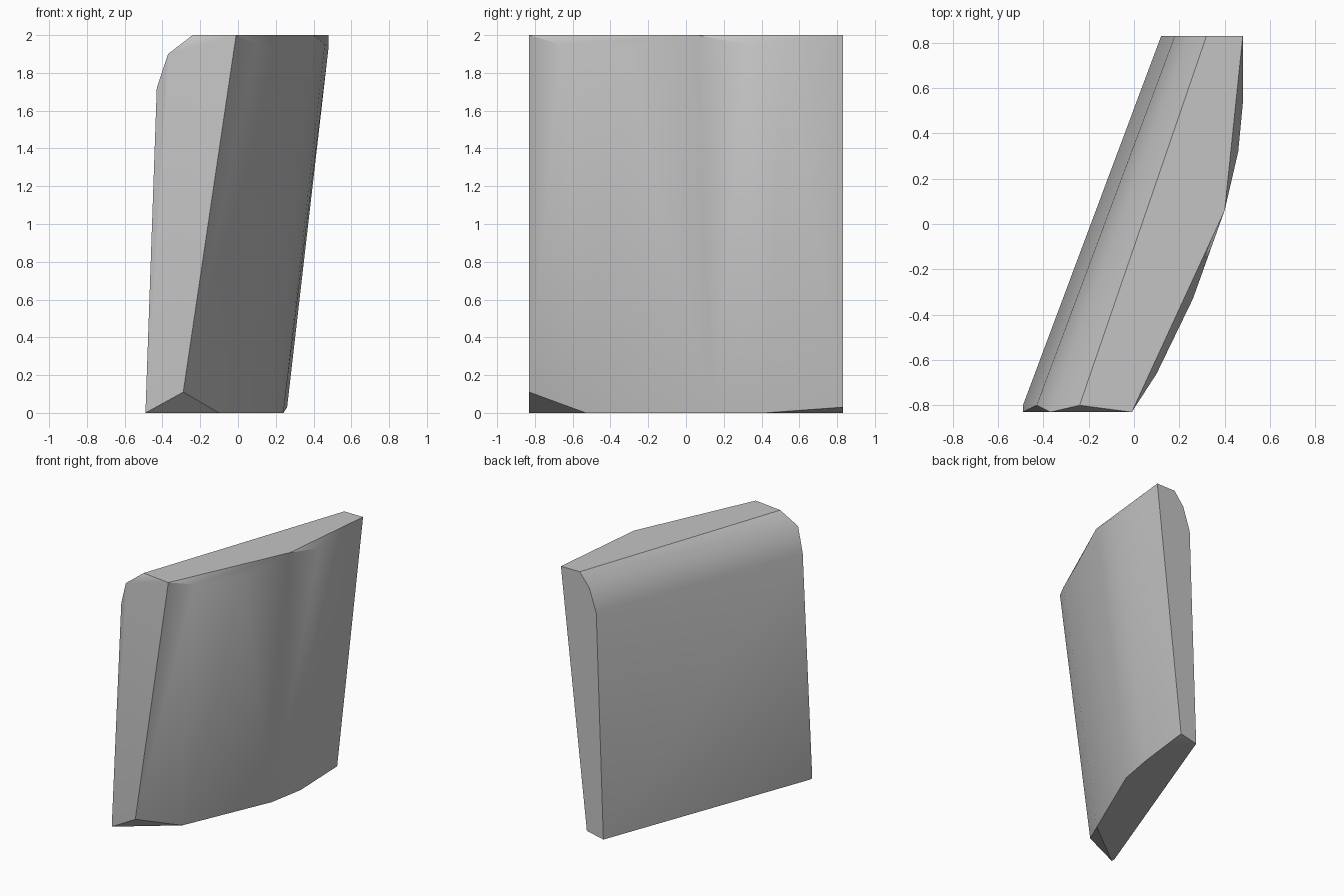
import bpy
import bmesh
import math

default_cube = bpy.data.objects.get("Cube")
if default_cube:
    bpy.data.objects.remove(default_cube, do_unlink=True)

HALF_DEPTH = 0.83
HEIGHT = 2.0


def make_material(name, grey):
    colour = (grey, grey, grey, 1.0)
    material = bpy.data.materials.new(name)
    material.use_nodes = True
    material.diffuse_color = colour
    shader = material.node_tree.nodes["Principled BSDF"]
    shader.inputs["Base Color"].default_value = colour
    return material


def at_height(outline, z):
    return [(x, y, z) for x, y in outline]


def at_depth(profile, y):
    return [(x, y, z) for x, z in profile]


def build_hull(name, points, material):
    # Wrap the corner points in a closed convex skin with clean flat faces
    bm = bmesh.new()
    for point in points:
        bm.verts.new(point)
    result = bmesh.ops.convex_hull(bm, input=list(bm.verts))
    unused = set(result["geom_interior"] + result["geom_unused"])
    loose = [v for v in unused if isinstance(v, bmesh.types.BMVert) and v.is_valid]
    bmesh.ops.delete(bm, geom=loose, context="VERTS")
    bmesh.ops.dissolve_limit(bm, angle_limit=math.radians(0.3),
                             verts=list(bm.verts), edges=list(bm.edges))
    bmesh.ops.recalc_face_normals(bm, faces=list(bm.faces))
    mesh = bpy.data.meshes.new(name)
    bm.to_mesh(mesh)
    bm.free()
    mesh.materials.append(material)
    slab = bpy.data.objects.new(name, mesh)
    bpy.context.collection.objects.link(slab)
    bpy.context.view_layer.objects.active = slab
    slab.select_set(True)
    bpy.ops.object.shade_smooth_by_angle(angle=math.radians(30))
    return slab


# Flat underside, following the bowed face
base = at_height([(-0.49, -HALF_DEPTH), (-0.49, -0.80), (-0.10, -0.53),
                  (0.19, 0.14), (0.24, 0.42), (0.12, HALF_DEPTH)], 0.0)

# Flat top with its rounded-off shoulder on the straight side
top = at_height([(-0.01, -HALF_DEPTH), (-0.24, -0.80), (0.40, 0.06)], HEIGHT)
front_end = at_depth([(-0.29, 0.11), (-0.37, 1.90)], -HALF_DEPTH)
front_shoulder = at_depth([(-0.43, 1.72)], -0.80)
back_end = at_depth([(0.26, 0.03), (0.48, HEIGHT), (0.32, HEIGHT),
                     (0.24, 1.90), (0.18, 1.72)], HALF_DEPTH)

# Scalloped upper rim of the bowed face
bowed_rim = [(0.10, -0.66, 1.95), (0.26, -0.33, 1.92),
             (0.46, 0.32, 1.95), (0.48, 0.53, 1.94)]

stone_grey = make_material("stone grey", 0.55)
build_hull("curved_slab",
           base + top + front_end + front_shoulder + back_end + bowed_rim,
           stone_grey)
